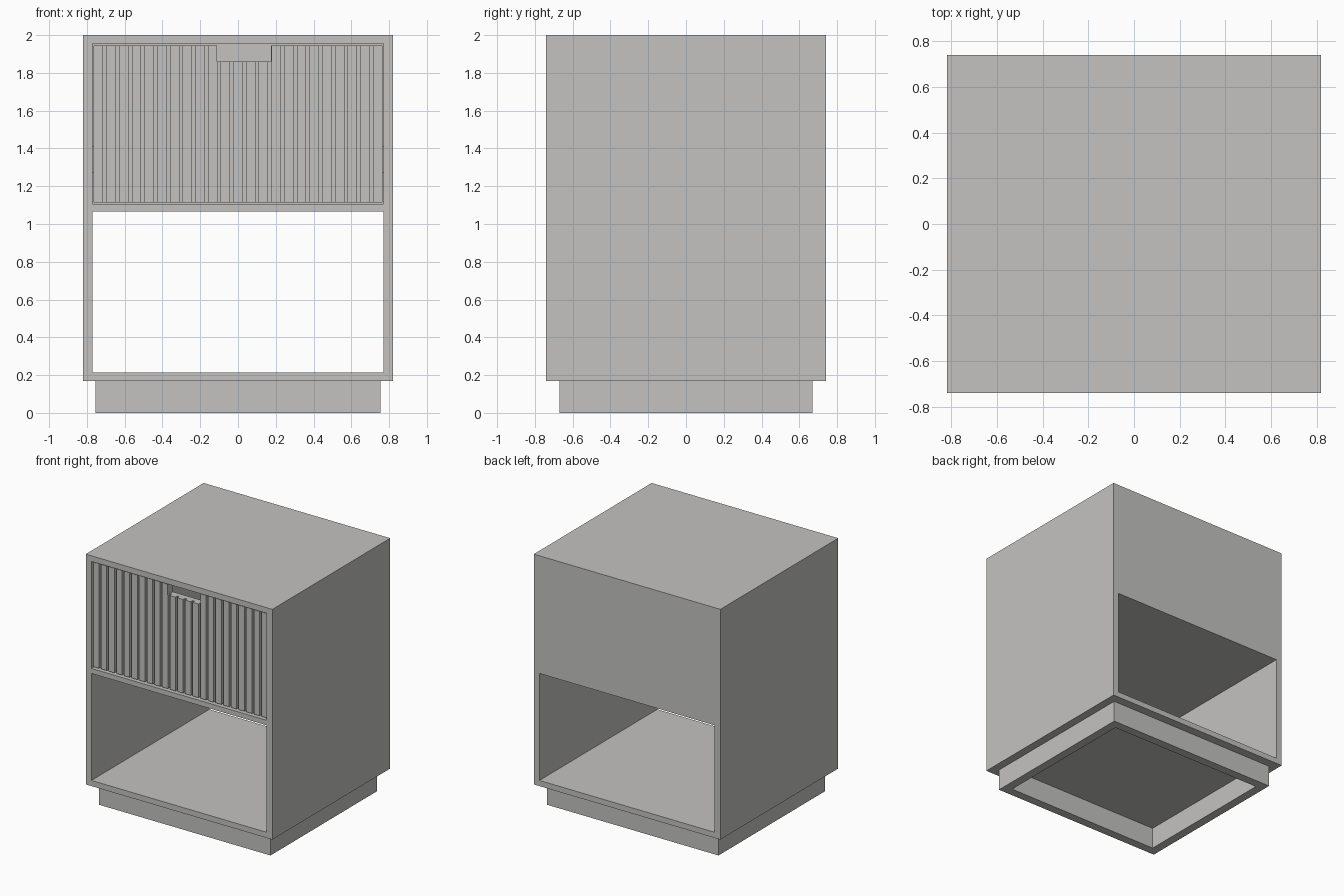
import bpy, bmesh

if "Cube" in bpy.data.objects:
    bpy.data.objects.remove(bpy.data.objects["Cube"])

mat = bpy.data.materials.new("warm grey")
mat.diffuse_color = (0.55, 0.545, 0.53, 1)
mat.use_nodes = True
mat.node_tree.nodes["Principled BSDF"].inputs["Base Color"].default_value = mat.diffuse_color


def prism(name, outline, z0, z1):
    """Extrude an xy outline from z0 to z1."""
    bm = bmesh.new()
    face = bm.faces.new([bm.verts.new((x, y, z0)) for x, y in outline])
    ext = bmesh.ops.extrude_face_region(bm, geom=[face])
    top = [g for g in ext["geom"] if isinstance(g, bmesh.types.BMVert)]
    bmesh.ops.translate(bm, verts=top, vec=(0, 0, z1 - z0))
    bmesh.ops.recalc_face_normals(bm, faces=bm.faces)
    me = bpy.data.meshes.new(name)
    bm.to_mesh(me)
    bm.free()
    me.materials.append(mat)
    ob = bpy.data.objects.new(name, me)
    bpy.context.collection.objects.link(ob)
    return ob


def box(name, x0, x1, y0, y1, z0, z1):
    return prism(name, [(x0, y0), (x1, y0), (x1, y1), (x0, y1)], z0, z1)


def cut(ob, *bounds):
    """Cut a box-shaped hole and apply it."""
    cutter = box("cutter", *bounds)
    cutter.hide_render = True
    mod = ob.modifiers.new("cut", 'BOOLEAN')
    mod.operation, mod.solver, mod.object = 'DIFFERENCE', 'EXACT', cutter
    bpy.context.view_layer.objects.active = ob
    bpy.ops.object.modifier_apply(modifier=mod.name)
    bpy.data.objects.remove(cutter)


# Cabinet body: open shelf right through, drawer bay closed at the back
body = box("cabinet_body", -0.82, 0.82, -0.74, 0.74, 0.17, 2.0)
cut(body, -0.77, 0.77, -1, 1, 0.215, 1.065)
cut(body, -0.77, 0.77, -1, 0.70, 1.105, 1.955)

# Hollow plinth
plinth = box("plinth", -0.755, 0.755, -0.67, 0.67, 0, 0.17)
cut(plinth, -0.685, 0.685, -0.60, 0.60, -0.1, 0.3)

# Fluted drawer front: comb outline extruded upwards, with a hand notch
pitch, rib, front, groove, rear = 0.0672, 0.05, -0.725, -0.70, -0.66
comb = []
for i in range(23):
    x = -0.764 + i * pitch
    comb += [(x, groove), (x, front), (x + rib, front), (x + rib, groove)]
comb = comb[1:-1] + [(comb[-1][0], rear), (comb[0][0], rear)]
drawer = prism("drawer_front", comb, 1.115, 1.945)
cut(drawer, -0.11, 0.175, -1, 0, 1.86, 2.1)

# Drawer box behind the front, with side runners
box("drawer_bottom", -0.725, 0.725, -0.66, 0.60, 1.15, 1.17)
box("drawer_back", -0.725, 0.725, 0.58, 0.60, 1.17, 1.80)
for side, s in (("left", -1), ("right", 1)):
    xs = sorted((s * 0.725, s * 0.745))
    box("drawer_side_" + side, *xs, -0.66, 0.60, 1.15, 1.80)
    xs = sorted((s * 0.745, s * 0.77))
    box("drawer_runner_" + side, *xs, -0.65, 0.60, 1.27, 1.41)
